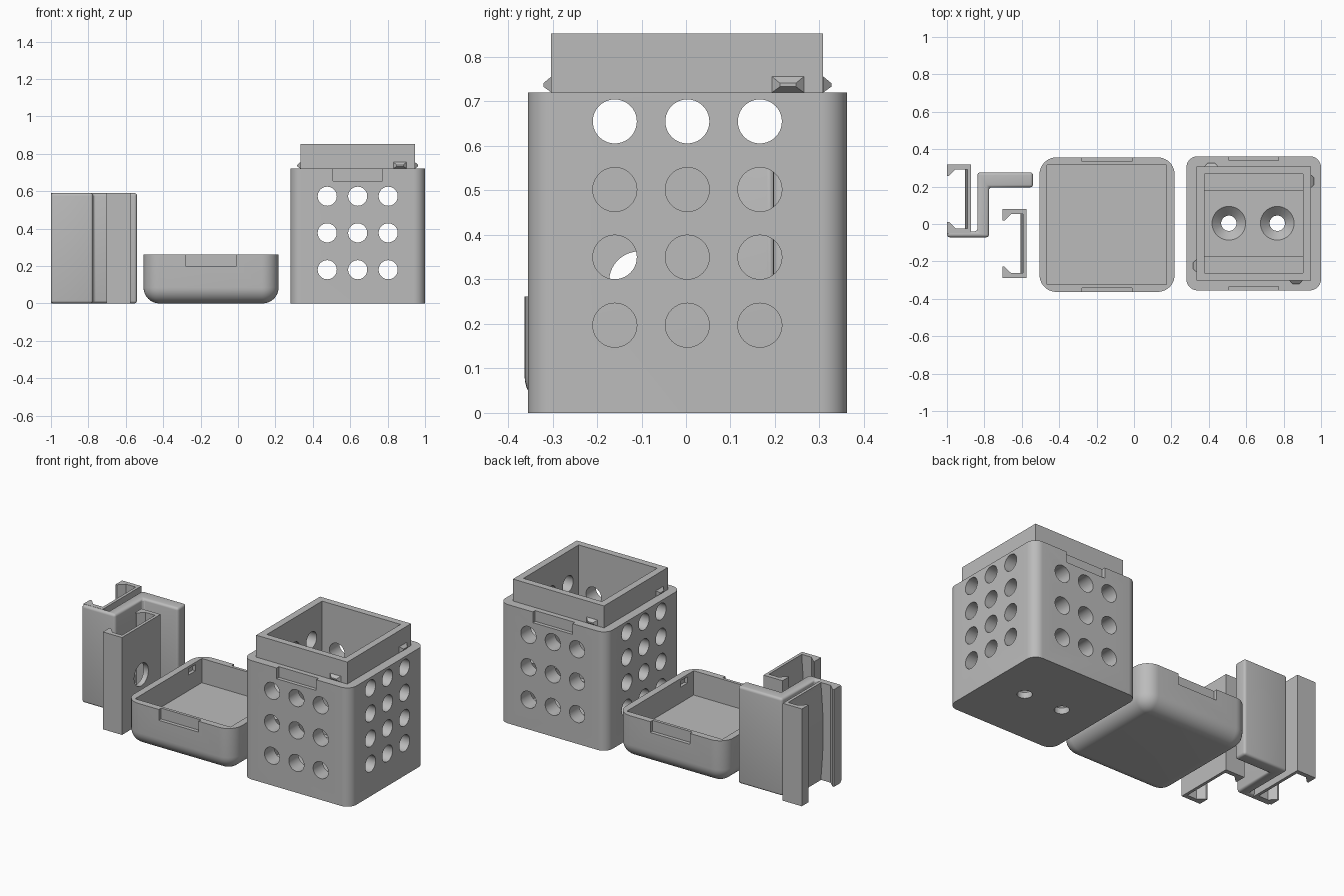
import bpy, bmesh, math
from mathutils import Vector, Matrix

if "Cube" in bpy.data.objects:
    bpy.data.objects.remove(bpy.data.objects["Cube"])

grey = bpy.data.materials.new("matte grey")
grey.diffuse_color = (0.5, 0.5, 0.5, 1)
grey.use_nodes = True
grey.node_tree.nodes["Principled BSDF"].inputs["Base Color"].default_value = grey.diffuse_color


def make(name, bm):
    bmesh.ops.recalc_face_normals(bm, faces=bm.faces)
    me = bpy.data.meshes.new(name)
    bm.to_mesh(me)
    bm.free()
    me.materials.append(grey)
    ob = bpy.data.objects.new(name, me)
    bpy.context.collection.objects.link(ob)
    return ob


def loft(name, rings):
    """Skin equal-length rings of points and cap both ends."""
    bm = bmesh.new()
    loops = [[bm.verts.new(p) for p in r] for r in rings]
    n = len(loops[0])
    for a, b in zip(loops, loops[1:]):
        for i in range(n):
            j = (i + 1) % n
            bm.faces.new((a[i], a[j], b[j], b[i]))
    bm.faces.new(loops[0][::-1])
    bm.faces.new(loops[-1])
    return make(name, bm)


def prism(name, pts, z0, z1):
    return loft(name, [[(x, y, z) for x, y in pts] for z in (z0, z1)])


def block(name, x0, x1, y0, y1, z0, z1):
    return prism(name, [(x0, y0), (x1, y0), (x1, y1), (x0, y1)], z0, z1)


def round_rect(x0, x1, y0, y1, r, seg=10):
    pts = []
    corners = ((x1 - r, y1 - r), (x0 + r, y1 - r), (x0 + r, y0 + r), (x1 - r, y0 + r))
    for k, (cx, cy) in enumerate(corners):
        for i in range(seg + 1):
            a = math.pi / 2 * (k + i / seg)
            pts.append((cx + r * math.cos(a), cy + r * math.sin(a)))
    return pts


def rod(center, axis, r1, length, r2=None):
    bm = bmesh.new()
    rot = Vector((0, 0, 1)).rotation_difference(Vector(axis)).to_matrix().to_4x4()
    bmesh.ops.create_cone(bm, cap_ends=True, segments=40, radius1=r1,
                          radius2=r1 if r2 is None else r2, depth=length,
                          matrix=Matrix.Translation(center) @ rot)
    return make("cutter", bm)


def bake(ob):
    me = bpy.data.meshes.new_from_object(
        ob.evaluated_get(bpy.context.evaluated_depsgraph_get()))
    ob.modifiers.clear()
    ob.data = me


def combine(ob, others, op="DIFFERENCE"):
    for other in others:
        m = ob.modifiers.new("bool", "BOOLEAN")
        m.operation, m.object, m.solver = op, other, "EXACT"
        bake(ob)
        bpy.data.objects.remove(other)


def smooth(ob):
    bpy.ops.object.select_all(action="DESELECT")
    ob.select_set(True)
    bpy.context.view_layer.objects.active = ob
    bpy.ops.object.shade_smooth_by_angle(angle=math.radians(30))


# Perforated box with a raised square lip
bx, by = 0.64, 0.003
box = prism("perforated_box", round_rect(0.28, 1.0, -0.355, 0.362, 0.06), 0, 0.72)
combine(box, [block("lip", 0.334, 0.945, -0.303, 0.308, 0.6, 0.853)], "UNION")
cuts = [block("cavity", 0.377, 0.903, -0.262, 0.267, 0.085, 1.0),
        block("groove", 0.377, 0.903, 0.18, 0.267, 0.05, 0.2),
        block("groove", 0.377, 0.903, -0.262, -0.176, 0.05, 0.2)]
# Finger notches on the front and back rim
cuts += [block("notch", 0.507, 0.773, -0.4, -0.333, 0.655, 0.8),
         block("notch", 0.507, 0.773, 0.34, 0.4, 0.655, 0.8)]
# Ventilation holes through both pairs of walls
for i in (-1, 0, 1):
    for z in (0.18, 0.377, 0.573):
        cuts.append(rod((bx + i * 0.163, by, z), (0, 1, 0), 0.051, 1))
    for z in (0.197, 0.35, 0.502, 0.655):
        cuts.append(rod((bx, by + i * 0.163, z), (1, 0, 0), 0.0495, 1))
# Countersunk screw holes in the floor
for x in (0.507, 0.766):
    cuts.append(rod((x, 0.004, 0.05), (0, 0, 1), 0.041, 0.3))
    cuts.append(rod((x, 0.004, 0.0625), (0, 0, 1), 0.04, 0.055, 0.095))
combine(box, cuts)
smooth(box)

# Snap nubs around the lip, one per side
for k in range(4):
    bm = bmesh.new()
    pts = [(s * w, d, z) for s in (-1, 1) for w, d, z in
           ((0.036, 0.01, 0.72), (0.036, 0.01, 0.756),
            (0.036, 0, 0.72), (0.036, 0, 0.756),
            (0.018, -0.018, 0.733), (0.018, -0.018, 0.741))]
    verts = [bm.verts.new((x + 0.226, y - 0.3055, z)) for x, y, z in pts]
    bmesh.ops.convex_hull(bm, input=verts)
    bmesh.ops.transform(bm, verts=bm.verts, matrix=Matrix.Translation((bx, by, 0))
                        @ Matrix.Rotation(k * math.pi / 2, 4, "Z"))
    make("snap_nub", bm)

# Lid, lying upside down, with rounded base edge
R, rings = 0.085, []
for i in range(11):
    a = math.pi / 2 * i / 10
    s = R * (1 - math.sin(a))
    rings.append([(x, y, R * (1 - math.cos(a))) for x, y in
                  round_rect(-0.505 + s, 0.217 - s, -0.363 + s, 0.356 - s, 0.09 - s)])
rings.append([(x, y, 0.262) for x, y, _ in rings[-1]])
lid = loft("lid", rings)
cuts = [block("cavity", -0.464, 0.175, -0.323, 0.316, 0.115, 0.4),
        block("notch", -0.277, -0.01, -0.4, -0.341, 0.196, 0.4),
        block("notch", -0.277, -0.01, 0.334, 0.4, 0.196, 0.4),
        # Sockets for the snap nubs
        block("socket", 0.05, 0.115, 0.3, 0.335, 0.21, 0.248),
        block("socket", -0.405, -0.34, -0.342, -0.3, 0.21, 0.248),
        block("socket", -0.483, -0.45, 0.19, 0.255, 0.21, 0.248),
        block("socket", 0.16, 0.194, -0.262, -0.197, 0.21, 0.248)]
combine(lid, cuts)
smooth(lid)

# Rail clips: hooked channels open to the left, with a bowed pad on the back
H = 0.59


def clip(name, x, y):
    h, d, t = 0.1845, 0.128, 0.027
    half = [(d, h), (0, h), (0, h - 0.062), (0.01, h - 0.062),
            (0.046, h - t), (d - 0.018, h - t)]
    pts = half + [(u, -v) for u, v in reversed(half)]
    ob = prism(name, [(x + u, y + v) for u, v in pts], 0, H)
    bow = [(x + d - 0.016 - 0.016 * math.sin(math.pi * i / 12), H * i / 12) for i in range(13)]
    bow += [(x + d - 0.006, H), (x + d - 0.006, 0)]
    pad = loft("pad", [[(u, y + s * (h - t + 0.004), w) for u, w in bow] for s in (-1, 1)])
    combine(ob, [pad], "UNION")
    return ob


wall_clip = clip("wall_clip", -0.703, -0.105)
combine(wall_clip, [rod((-0.59, -0.105, 0.295), (1, 0, 0), 0.068, 0.14)])
smooth(wall_clip)
smooth(clip("hanger_clip", -1.0, 0.1345))

# Stepped hanger arm with softened edges
arm = prism("hanger_arm", [(-1, -0.071), (-0.775, -0.071), (-0.775, 0.196), (-0.54, 0.196),
                           (-0.54, 0.276), (-0.837, 0.276), (-0.837, -0.039), (-1, -0.039)], 0, H)
m = arm.modifiers.new("bevel", "BEVEL")
m.width, m.segments = 0.015, 4
bake(arm)
smooth(arm)
